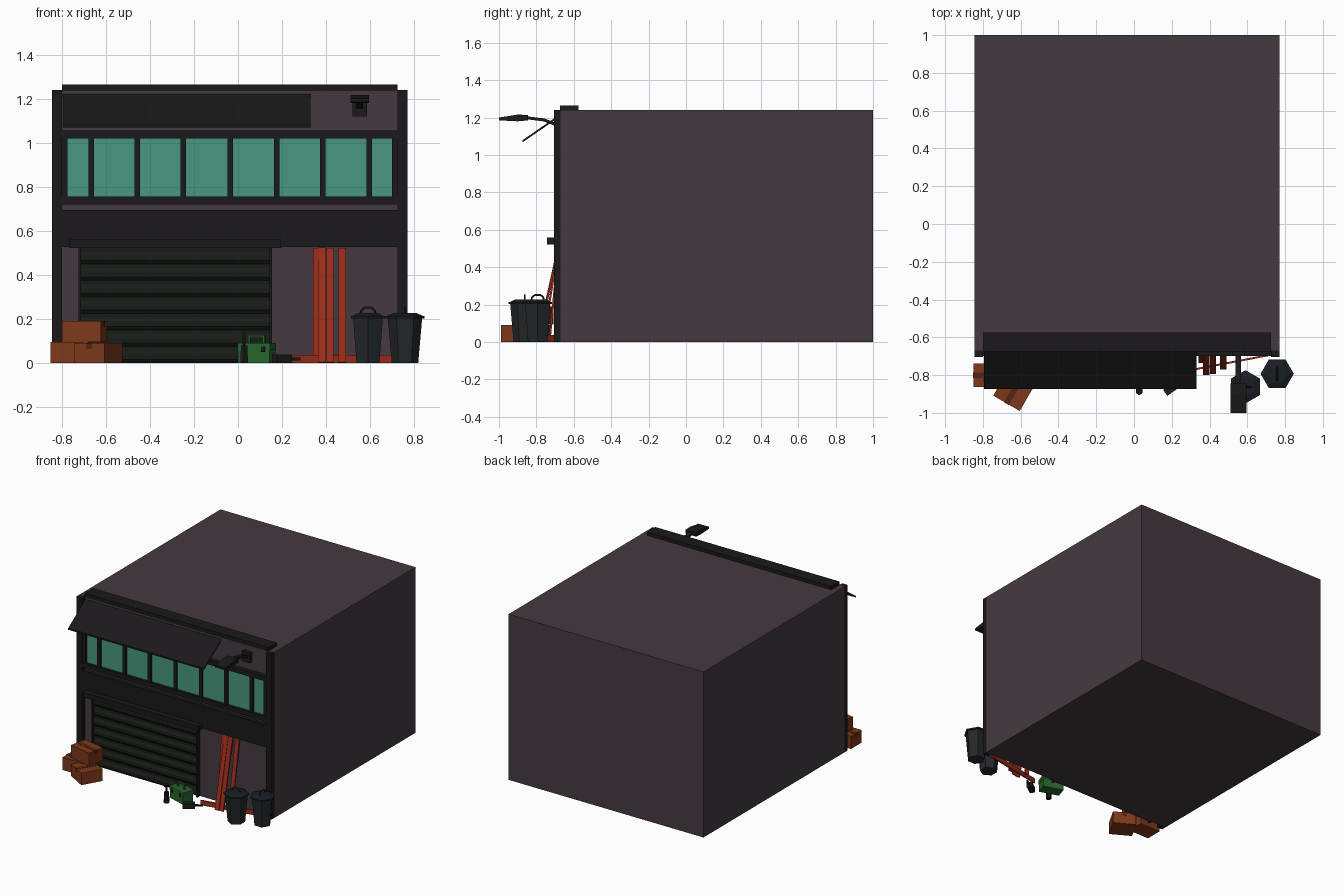
import bpy, bmesh, math
from mathutils import Vector, Matrix

if "Cube" in bpy.data.objects:
    bpy.data.objects.remove(bpy.data.objects["Cube"])


def mat(name, r, g, b):
    m = bpy.data.materials.new(name)
    m.diffuse_color = (r, g, b, 1)
    m.use_nodes = True
    m.node_tree.nodes["Principled BSDF"].inputs["Base Color"].default_value = m.diffuse_color
    return m


WALL = mat("wall", .060, .042, .053)
TRIM = mat("trim", .0105, .0095, .0105)
SLAT = mat("slat", .009, .012, .009)
GLASS = mat("glass", .065, .31, .21)
CARD = mat("cardboard", .21, .040, .011)
TAPE = mat("tape", .09, .018, .006)
WOOD = mat("wood", .33, .026, .011)
GREEN = mat("green", .02, .13, .025)
BIN = mat("bin", .017, .021, .025)
LID = mat("lid", .010, .013, .018)


def finish(bm, name, material):
    bmesh.ops.recalc_face_normals(bm, faces=bm.faces)
    me = bpy.data.meshes.new(name)
    bm.to_mesh(me)
    bm.free()
    me.materials.append(material)
    ob = bpy.data.objects.new(name, me)
    bpy.context.collection.objects.link(ob)
    return ob


def block(name, material, size, loc, rot=(0, 0, 0)):
    """Box given by size, centre and rotation in degrees."""
    bm = bmesh.new()
    bmesh.ops.create_cube(bm, size=1, matrix=Matrix.Diagonal((*size, 1)))
    ob = finish(bm, name, material)
    ob.location = loc
    ob.rotation_euler = [math.radians(a) for a in rot]
    return ob


def span(name, material, x, y, z):
    """Box given by its min and max on each axis."""
    return block(name, material, [b - a for a, b in (x, y, z)], [(a + b) / 2 for a, b in (x, y, z)])


def beam(name, material, a, b, w, t):
    """Rectangular bar from a to b."""
    a, b = Vector(a), Vector(b)
    ob = block(name, material, (w, t, (b - a).length), (a + b) / 2)
    ob.rotation_euler = (b - a).to_track_quat('Z', 'Y').to_euler()
    return ob


def extrude_x(name, material, profile, x0, x1):
    """Closed y-z profile swept along x."""
    bm = bmesh.new()
    f = bm.faces.new([bm.verts.new((x0, y, z)) for y, z in profile])
    new = bmesh.ops.extrude_face_region(bm, geom=[f])["geom"]
    bmesh.ops.translate(bm, vec=(x1 - x0, 0, 0), verts=[v for v in new if isinstance(v, bmesh.types.BMVert)])
    return finish(bm, name, material)


def prism(name, material, loc, r1, r2, z0, z1, sides=6, turn=0):
    bm = bmesh.new()
    bmesh.ops.create_cone(bm, cap_ends=True, segments=sides, radius1=r1, radius2=r2, depth=z1 - z0,
                          matrix=Matrix.Rotation(math.radians(turn), 4, 'Z'))
    ob = finish(bm, name, material)
    ob.location = (loc[0], loc[1], (z0 + z1) / 2)
    return ob


# Building shell, corner pillars, parapet
L, R = -.80, .725
span("building", WALL, (-.845, .77), (-.67, 1), (0, 1.24))
for side, x in (("left", (-.845, L)), ("right", (R, .77))):
    span(f"pillar_{side}", TRIM, x, (-.705, -.67), (0, 1.24))
span("parapet", TRIM, (L, R), (-.674, -.575), (1.235, 1.265))

# Window band: glass, rails and mullions
span("window_glass", GLASS, (-.79, .715), (-.68, -.67), (.74, 1.035))
span("window_sill", TRIM, (L, R), (-.70, -.67), (.72, .755))
span("window_head", TRIM, (L, R), (-.70, -.67), (1.02, 1.055))
for i, x in enumerate((-.787, -.667, -.457, -.248, -.036, .175, .384, .595, .712)):
    block(f"mullion_{i}", TRIM, (.025, .026, .27), (x, -.683, .888))

# Lintel, shutter casing and door frame
span("lintel", TRIM, (L, R), (-.70, -.67), (.527, .695))
span("shutter_casing", TRIM, (-.765, .195), (-.743, -.67), (.522, .56))
for side, x in (("left", (-.725, -.713)), ("right", (.143, .155))):
    span(f"door_frame_{side}", TRIM, x, (-.70, -.67), (0, .525))

# Roller shutter: stepped slat profile
profile = [(-.668, 0)]
n = 7
for i in range(n):
    z, h = i * .525 / n, .525 / n
    profile += [(-.678, z), (-.690, z + h * .2), (-.690, z + h * .5), (-.678, z + h * .75)]
profile += [(-.678, .525), (-.668, .525)]
extrude_x("roller_shutter", SLAT, profile, -.715, .145)

# Awning: sloped thin sheet
extrude_x("awning", TRIM, [(-.67, 1.22), (-.873, 1.08), (-.873, 1.068), (-.67, 1.208)], -.795, .33)

# Wall lamp
span("lamp_plate", TRIM, (.52, .585), (-.70, -.67), (1.12, 1.195))
for i, (a, b) in enumerate((((.552, -.69, 1.16), (.552, -.76, 1.188)),
                            ((.552, -.755, 1.187), (.552, -.86, 1.2)))):
    beam(f"lamp_arm_{i}", TRIM, a, b, .03, .016)
extrude_x("lamp_head", TRIM, [(-1, 1.185), (-1, 1.2), (-.9, 1.216), (-.845, 1.214), (-.845, 1.185), (-.9, 1.18)], .51, .595)


# Cardboard boxes with a tape strip over the top
def carton(name, size, loc, turn, across=False):
    block(name, CARD, size, loc, (0, 0, turn))
    w, d, h = size
    strip = (.03, d + .004, .028) if across else (w + .004, .03, .028)
    block(name + "_tape_sides", TAPE, strip, (loc[0], loc[1], loc[2] + h / 2 - .0125), (0, 0, turn))


carton("carton_left", (.17, .125, .095), (-.765, -.80, .0475), 0)
carton("carton_front", (.162, .16, .09), (-.635, -.88, .045), -30, True)
carton("carton_top", (.18, .13, .095), (-.697, -.79, .1425), -12)

# Toolbox with lid, latches and handle
T = Matrix.Translation((.085, -.79, 0)) @ Matrix.Rotation(math.radians(-18), 4, 'Z')
for name, m, s, p in (("toolbox", GREEN, (.15, .085, .06), (0, 0, .03)),
                      ("toolbox_lid", GREEN, (.155, .09, .03), (0, 0, .075)),
                      ("toolbox_latch_left", TRIM, (.016, .006, .025), (-.045, -.046, .063)),
                      ("toolbox_latch_right", TRIM, (.016, .006, .025), (.045, -.046, .063)),
                      ("toolbox_post_left", GREEN, (.01, .012, .03), (-.035, 0, .105)),
                      ("toolbox_post_right", GREEN, (.01, .012, .03), (.035, 0, .105)),
                      ("toolbox_handle", GREEN, (.08, .012, .01), (0, 0, .123))):
    block(name, m, s, T @ Vector(p), (0, 0, -18))

# Spray bottle and hand tool on the ground
prism("bottle", SLAT, (.028, -.885), .02, .017, 0, .08)
prism("bottle_neck", SLAT, (.028, -.885), .008, .008, .08, .12)
block("bottle_nozzle", SLAT, (.014, .03, .016), (.028, -.89, .13))
block("drill_body", SLAT, (.085, .038, .038), (.20, -.87, .02), (0, 0, 35))
beam("drill_bit", SLAT, (.22, -.855, .018), (.28, -.815, .018), .012, .012)

# Leaning planks and one lying on the ground
for i, (x, y) in enumerate(((.358, -.73), (.383, -.795), (.418, -.79), (.473, -.765))):
    beam(f"plank_{i}", WOOD, (x, y, .003), (x, -.679, .522), .033, .011)
beam("plank_ground", WOOD, (.24, -.785, .019), (.71, -.695, .019), .010, .036)


# Hexagonal bins with rim, domed lid and arched handle
def trash_bin(name, x, y, turn, spin):
    prism(name, BIN, (x, y), .060, .078, 0, .205, 6, turn)
    prism(name + "_lid", LID, (x, y), .088, .088, .203, .214, 6, turn)
    prism(name + "_lid_top", LID, (x, y), .08, .055, .214, .226, 6, turn)
    d = Vector((math.cos(math.radians(spin)), math.sin(math.radians(spin)), 0))
    pts = [Vector((x, y, .222)) + d * u + Vector((0, 0, w))
           for u, w in ((-.034, 0), (-.03, .018), (-.014, .03), (.014, .03), (.03, .018), (.034, 0))]
    cu = bpy.data.curves.new(name + "_handle", 'CURVE')
    cu.dimensions = '3D'
    cu.bevel_depth, cu.bevel_resolution = .005, 0
    sp = cu.splines.new('POLY')
    sp.points.add(len(pts) - 1)
    for p, q in zip(sp.points, pts):
        p.co = (*q, 1)
    cu.materials.append(LID)
    bpy.context.collection.objects.link(bpy.data.objects.new(name + "_handle", cu))


# create_cone puts a corner on one axis; turn chooses which
trash_bin("bin_right", .758, -.793, 30, 90)
trash_bin("bin_left", .59, -.862, 0, 0)
